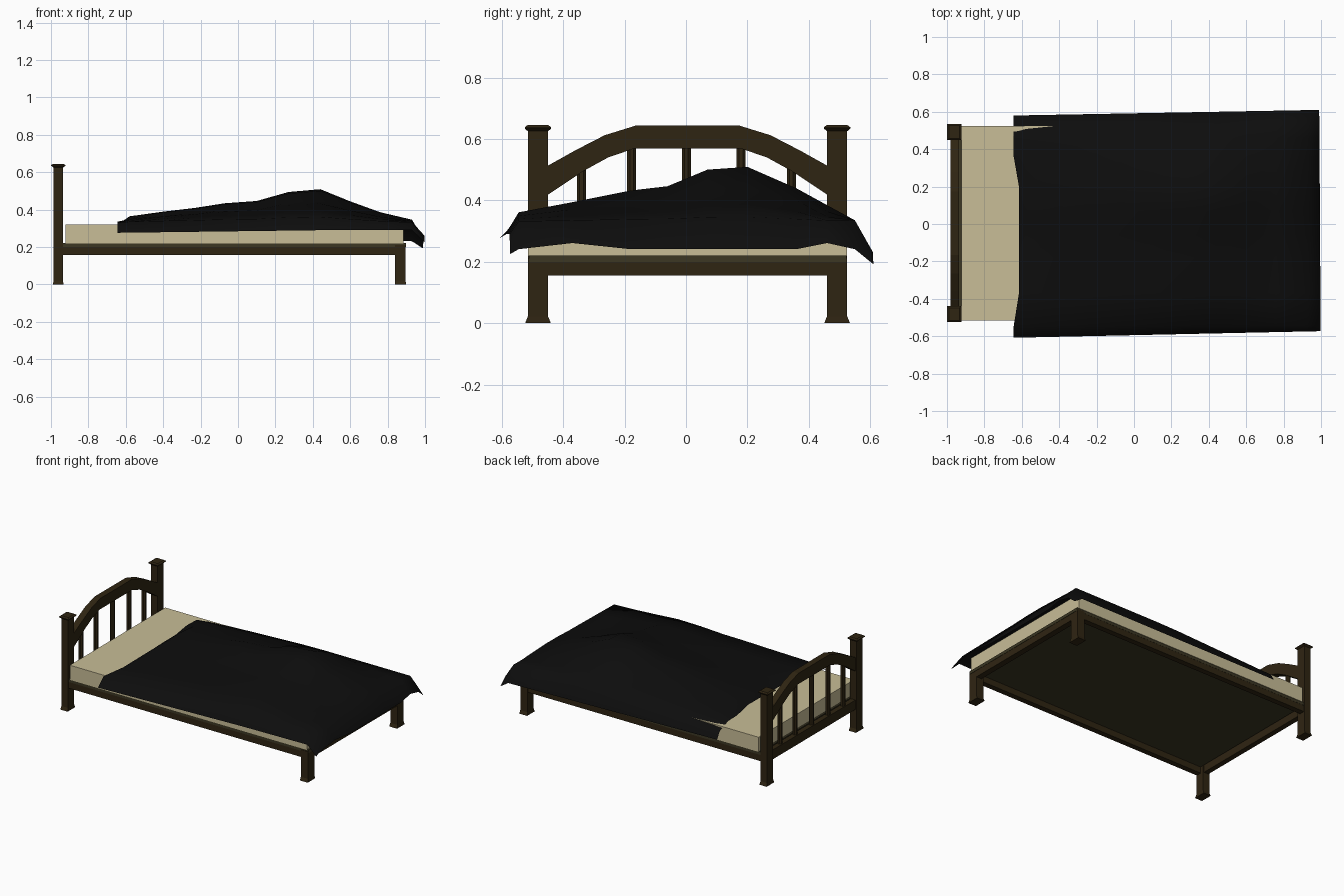
import bpy, bmesh, math

if "Cube" in bpy.data.objects:
    bpy.data.objects.remove(bpy.data.objects["Cube"])

YC = 0.005  # centre line of the frame


def material(name, rgb):
    m = bpy.data.materials.new(name)
    m.diffuse_color = (*rgb, 1)
    m.use_nodes = True
    m.node_tree.nodes["Principled BSDF"].inputs["Base Color"].default_value = m.diffuse_color
    return m


WOOD = material("dark wood", (0.028, 0.018, 0.006))
BOARD = material("olive board", (0.045, 0.038, 0.017))
CREAM = material("cream fabric", (0.58, 0.51, 0.31))
BLACK = material("black blanket", (0.004, 0.004, 0.004))


def make(name, verts, faces, mat, fix=True):
    me = bpy.data.meshes.new(name)
    me.from_pydata(verts, [], faces)
    if fix:
        bm = bmesh.new()
        bm.from_mesh(me)
        bmesh.ops.recalc_face_normals(bm, faces=bm.faces)
        bm.to_mesh(me)
        bm.free()
    me.materials.append(mat)
    ob = bpy.data.objects.new(name, me)
    bpy.context.collection.objects.link(ob)
    return ob


def stack(name, cx, cy, levels, mat):
    """Rectangular tower through (z, half x, half y) levels."""
    verts, faces = [], []
    for z, hx, hy in levels:
        verts += [(cx - hx, cy - hy, z), (cx + hx, cy - hy, z),
                  (cx + hx, cy + hy, z), (cx - hx, cy + hy, z)]
    for i in range(len(levels) - 1):
        for k in range(4):
            a, b = i * 4 + k, i * 4 + (k + 1) % 4
            faces.append((a, b, b + 4, a + 4))
    n = len(verts)
    faces += [(3, 2, 1, 0), (n - 4, n - 3, n - 2, n - 1)]
    return make(name, verts, faces, mat)


def box(name, x0, x1, y0, y1, z0, z1, mat):
    hx, hy = (x1 - x0) / 2, (y1 - y0) / 2
    return stack(name, (x0 + x1) / 2, (y0 + y1) / 2,
                 [(z0, hx, hy), (z1, hx, hy)], mat)


# Posts and legs with flared feet, mirrored left and right
for s, side in ((-1, "left"), (1, "right")):
    y = YC + s * 0.487
    stack("head_post_" + side, -0.961, y,
          [(0, 0.028, 0.042), (0.022, 0.025, 0.033), (0.625, 0.025, 0.033),
           (0.634, 0.038, 0.043), (0.638, 0.038, 0.043), (0.645, 0.028, 0.034)], WOOD)
    stack("foot_leg_" + side, 0.868, y,
          [(0, 0.030, 0.042), (0.022, 0.028, 0.033), (0.21, 0.028, 0.033)], WOOD)
    # Side rails
    ya, yb = sorted((YC + s * 0.516, YC + s * 0.478))
    box("side_rail_" + side, -0.95, 0.89, ya, yb, 0.157, 0.216, WOOD)

# Cross rails and base board
box("foot_rail", 0.855, 0.896, -0.5, 0.51, 0.155, 0.205, WOOD)
box("head_rail", -0.978, -0.942, -0.47, 0.48, 0.155, 0.22, WOOD)
box("base_board", -0.935, 0.898, YC - 0.517, YC + 0.517, 0.2, 0.221, BOARD)

# Mattress
box("mattress", -0.922, 0.886, YC - 0.52, YC + 0.52, 0.219, 0.32, CREAM)

# Arched headboard top, mirrored from half profiles
outer = [(0.46, 0.51), (0.365, 0.563), (0.27, 0.612), (0.17, 0.643)]
inner = [(0.46, 0.415), (0.34, 0.495), (0.258, 0.54), (0.173, 0.569)]
pairs = list(zip(outer, inner))
pairs = [((-a[0], a[1]), (-b[0], b[1])) for a, b in pairs] + pairs[::-1]
verts, faces = [], []
for a, b in pairs:
    for x, (y, z) in ((-0.98, a), (-0.935, a), (-0.935, b), (-0.98, b)):
        verts.append((x, YC + y, z))
for i in range(len(pairs) - 1):
    for k in range(4):
        p, q = i * 4 + k, i * 4 + (k + 1) % 4
        faces.append((p, q, q + 4, p + 4))
faces += [(0, 1, 2, 3), (len(verts) - 1, len(verts) - 2, len(verts) - 3, len(verts) - 4)]
make("headboard_arch", verts, faces, WOOD)

# Spindles
for i, (y, top) in enumerate([(-0.345, 0.51), (-0.182, 0.58), (-0.004, 0.58),
                              (0.174, 0.58), (0.338, 0.51)]):
    bpy.ops.mesh.primitive_cylinder_add(vertices=8, radius=0.016, depth=top - 0.2,
                                        location=(-0.958, YC + y, (top + 0.2) / 2),
                                        rotation=(0, 0, math.pi / 8))
    ob = bpy.context.object
    ob.name = f"spindle_{i + 1}"
    ob.data.materials.append(WOOD)

# Blanket: product of a long and a cross profile, with draped edges
BASE, PEAK = 0.325, 0.505
long_p = [(-0.635, .335), (-0.58, .36), (-0.4, .385), (-0.23, .405), (-0.07, .43),
          (0.1, .442), (0.27, .49), (0.44, .505), (0.6, .44), (0.76, .382),
          (0.93, .342), (0.99, .24)]
cross_p = [(-0.6, .28), (-0.545, .357), (-0.37, .39), (-0.18, .428), (-0.06, .442),
           (0.07, .496), (0.2, .505), (0.36, .435), (0.46, .38), (0.55, .335), (0.6, .25)]
nx, ny = len(long_p), len(cross_p)
verts, faces = [], []
for i, (x, fz) in enumerate(long_p):
    t = (x + 0.64) / 1.63
    for j, (y, rz) in enumerate(cross_p):
        px, py = x, y
        z = BASE + max(fz - BASE, 0) * max(rz - BASE, 0) / (PEAK - BASE) + 0.004
        if i == 0:  # wavy head edge
            px += 0.02 if 2 <= j <= 6 else -0.008
        if j == ny - 2:  # far shoulder sinks towards the head
            z = 0.30 + 0.035 * min(1, 2 * t)
        if j == 0:  # near hem
            py = -0.608 + 0.035 * t
            z = 0.276 + 0.014 * min(1, 1.5 * t)
        if j == ny - 1:  # far hem
            py = 0.58 + 0.03 * t
            z = 0.25 - 0.02 * t
        if i == nx - 1:  # foot hem
            px += 0.008 * (1 - j / (ny - 1))
            z = 0.241 + (0.02 if j in (2, 8) else 0)
            if j == 0:
                z = 0.225
            if j == ny - 1:
                z = 0.192
        verts.append((px, py, z))
for i in range(nx - 1):
    for j in range(ny - 1):
        a = i * ny + j
        faces.append((a, a + ny, a + ny + 1, a + 1))
blanket = make("blanket", verts, faces, BLACK, fix=False)
for p in blanket.data.polygons:
    p.use_smooth = True
